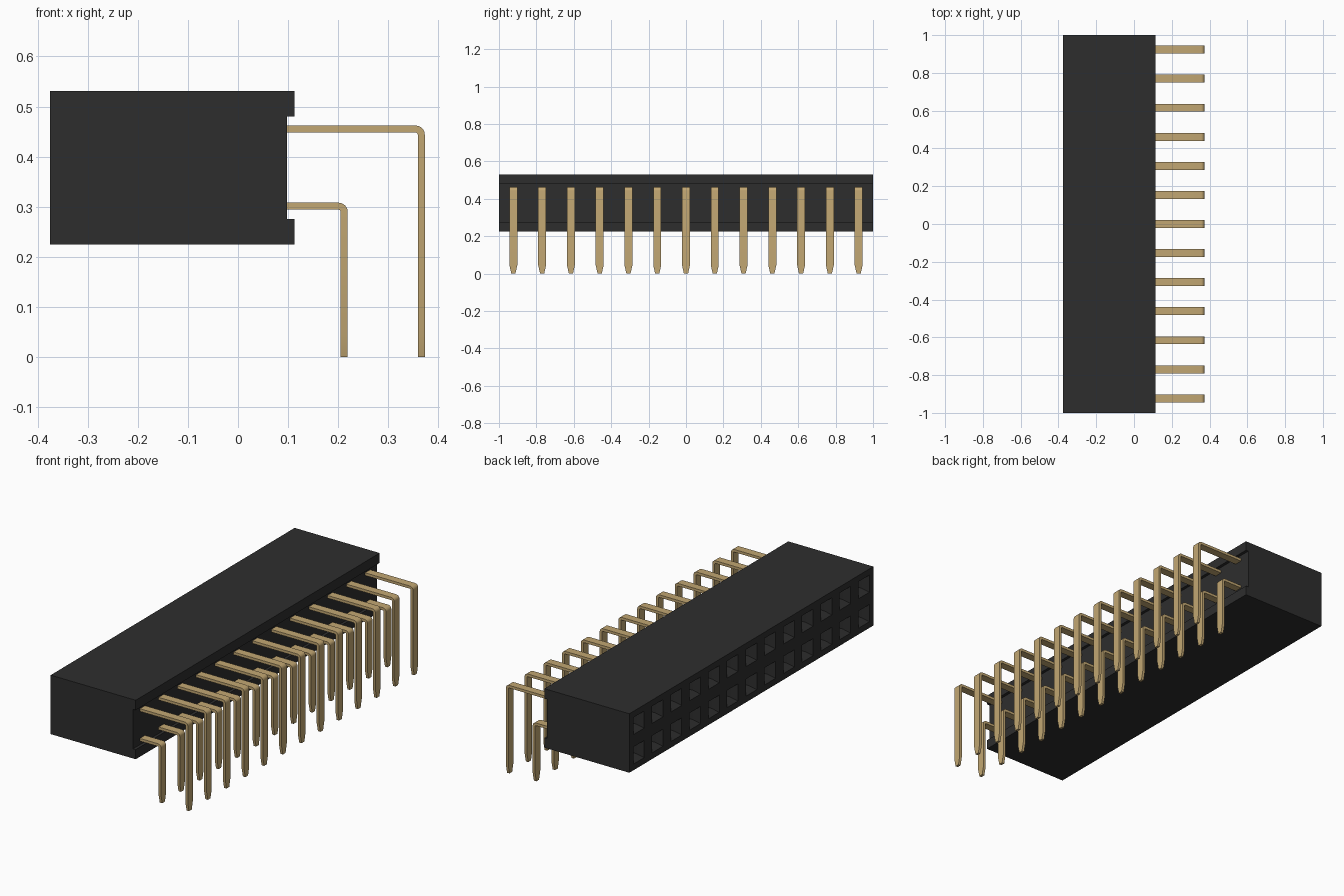
import bpy, bmesh, math
from mathutils import Vector

cube = bpy.data.objects.get("Cube")
if cube:
    bpy.data.objects.remove(cube, do_unlink=True)

COLUMNS = 13
PITCH = 2.0 / COLUMNS
Z_LOW, Z_HIGH = 0.225, 0.531
Z_MID = (Z_LOW + Z_HIGH) / 2
X_FACE, X_REAR, X_NOTCH = -0.375, 0.113, 0.098


def material(name, rgb, metallic=0.0):
    m = bpy.data.materials.new(name)
    m.use_nodes = True
    m.diffuse_color = (*rgb, 1)
    m.node_tree.nodes["Principled BSDF"].inputs["Base Color"].default_value = (*rgb, 1)
    return m


def mesh_from(bm, name, mat):
    bmesh.ops.recalc_face_normals(bm, faces=bm.faces[:])
    me = bpy.data.meshes.new(name)
    bm.to_mesh(me)
    bm.free()
    me.materials.append(mat)
    return me


def add_object(name, me, location=(0, 0, 0)):
    ob = bpy.data.objects.new(name, me)
    ob.location = location
    bpy.context.collection.objects.link(ob)
    return ob


black = material("black plastic", (0.027, 0.027, 0.027))
gold = material("gold metal", (0.54, 0.386, 0.17))


# Housing: notched profile extruded along y
def build_housing():
    bm = bmesh.new()
    profile = [(X_FACE, Z_LOW), (X_REAR, Z_LOW), (X_REAR, 0.275), (X_NOTCH, 0.275),
               (X_NOTCH, 0.48), (X_REAR, 0.48), (X_REAR, Z_HIGH), (X_FACE, Z_HIGH)]
    end = bm.faces.new([bm.verts.new((x, -1, z)) for x, z in profile])
    ext = bmesh.ops.extrude_face_region(bm, geom=[end], use_keep_orig=True)
    moved = [g for g in ext["geom"] if isinstance(g, bmesh.types.BMVert)]
    bmesh.ops.translate(bm, verts=moved, vec=(0, 2, 0))
    bmesh.ops.recalc_face_normals(bm, faces=bm.faces[:])

    def socket_faces():
        return [f for f in bm.faces if f.normal.x < -0.9
                and abs(f.calc_center_median().x - X_FACE) < 1e-4]

    # Divide the mating face into one cell per socket
    cuts = [((0, 0, Z_MID), (0, 0, 1))]
    cuts += [((0, -1 + PITCH * i, 0), (0, 1, 0)) for i in range(1, COLUMNS)]
    for co, no in cuts:
        faces = socket_faces()
        geom = set(faces)
        for f in faces:
            geom.update(f.edges)
            geom.update(f.verts)
        bmesh.ops.bisect_plane(bm, geom=list(geom), dist=1e-5,
                               plane_co=Vector(co), plane_no=Vector(no))
        bm.normal_update()

    # Rim, funnel and deep bore of every socket
    cells = socket_faces()
    for thickness, depth in ((0.032, 0), (0.02, -0.03), (0.0005, -0.25)):
        bmesh.ops.inset_individual(bm, faces=cells, thickness=thickness,
                                   depth=depth, use_even_offset=True)
        bm.normal_update()
    return mesh_from(bm, "housing", black)


add_object("housing", build_housing())


# Pin: flat strip bent downwards with a tapered tip
def build_pin(name, x_out, z_top, thick=0.014, half=0.021):
    r_out, r_in = 0.018, 0.004
    cx, cz = x_out - r_out, z_top - r_out
    stations = [((0.085, z_top), (0.085, z_top - thick), half)]
    for i in range(7):
        a = math.radians(90 - 15 * i)
        c, s = math.cos(a), math.sin(a)
        stations.append(((cx + r_out * c, cz + r_out * s),
                         (cx + r_in * c, cz + r_in * s), half))
    for z, w in ((0.045, half), (0.0, 0.011)):
        stations.append(((x_out, z), (x_out - thick, z), w))

    bm = bmesh.new()
    rings = []
    for (xo, zo), (xi, zi), w in stations:
        rings.append([bm.verts.new(p) for p in
                      ((xo, -w, zo), (xo, w, zo), (xi, w, zi), (xi, -w, zi))])
    for a, b in zip(rings, rings[1:]):
        for k in range(4):
            n = (k + 1) % 4
            bm.faces.new((a[k], a[n], b[n], b[k]))
    bm.faces.new(rings[0])
    bm.faces.new(rings[-1])
    return mesh_from(bm, name, gold)


pins = []
for name, x_out, z_top in (("upper_pin", 0.373, 0.462), ("lower_pin", 0.219, 0.308)):
    me = build_pin(name, x_out, z_top)
    for i in range(COLUMNS):
        y = (i - (COLUMNS - 1) / 2) * PITCH
        pins.append(add_object(f"{name}_{i + 1}", me, (0, y, 0)))

# Smooth the bends, keep the strip edges sharp
bpy.ops.object.select_all(action='DESELECT')
for ob in (pins[0], pins[COLUMNS]):
    ob.select_set(True)
bpy.context.view_layer.objects.active = pins[0]
bpy.ops.object.shade_smooth_by_angle(angle=math.radians(20))
bpy.ops.object.select_all(action='DESELECT')
